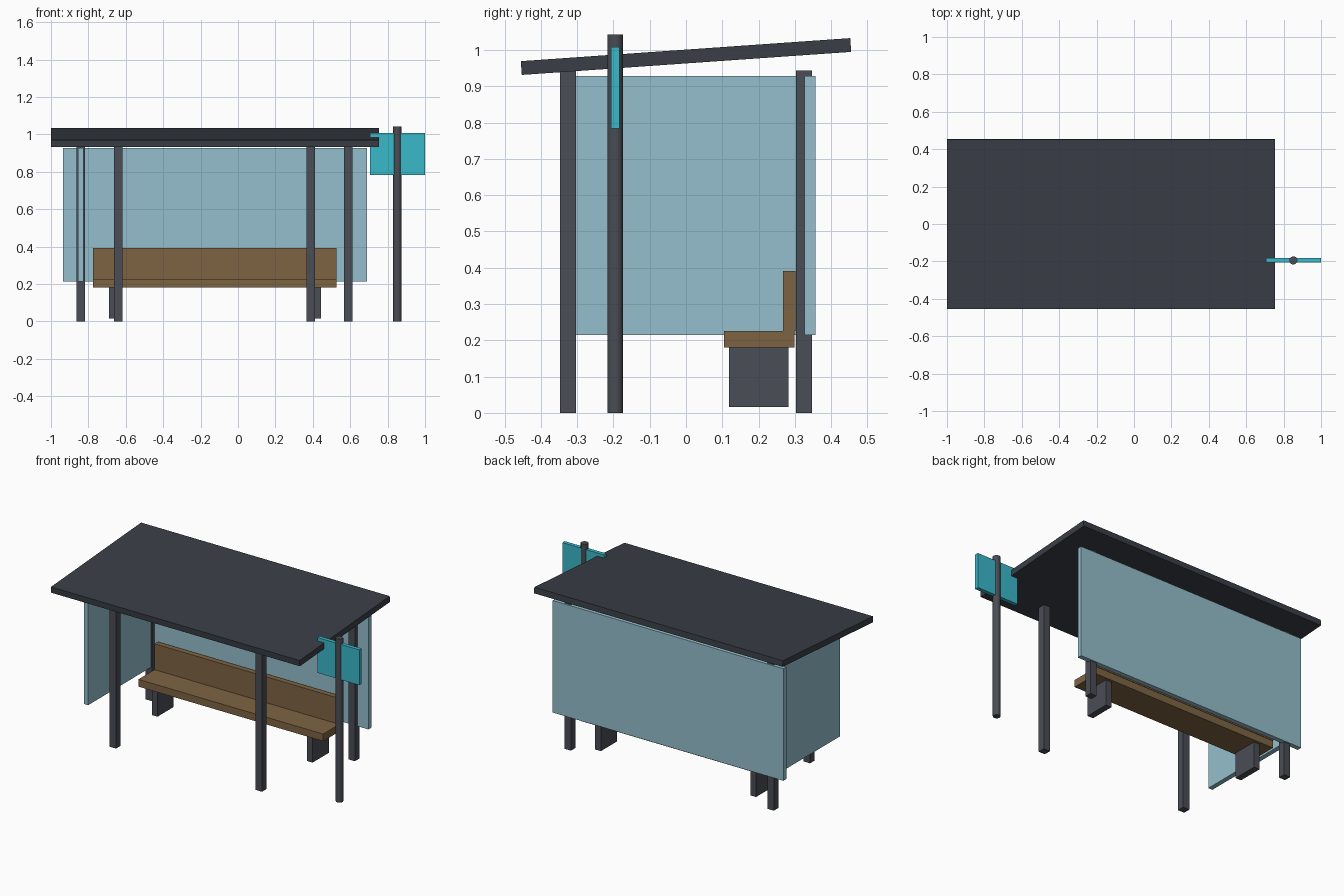
import bpy, math

if "Cube" in bpy.data.objects:
    bpy.data.objects.remove(bpy.data.objects["Cube"])


def material(name, rgb):
    m = bpy.data.materials.new(name)
    m.diffuse_color = (*rgb, 1)
    m.use_nodes = True
    m.node_tree.nodes["Principled BSDF"].inputs["Base Color"].default_value = m.diffuse_color
    return m


ROOF = material("dark_roof", (0.042, 0.049, 0.062))
METAL = material("grey_metal", (0.068, 0.074, 0.09))
GLASS = material("pale_glass", (0.30, 0.52, 0.61))
WOOD = material("wood", (0.205, 0.127, 0.056))
SIGN = material("cyan_sign", (0.042, 0.48, 0.59))


def box(name, x, y, z, mat):
    """Axis-aligned box from (min, max) ranges."""
    ranges = (x, y, z)
    bpy.ops.mesh.primitive_cube_add(size=1, location=[(a + b) / 2 for a, b in ranges])
    ob = bpy.context.object
    ob.name = name
    ob.scale = [b - a for a, b in ranges]
    bpy.ops.object.transform_apply(location=False, rotation=False, scale=True)
    ob.data.materials.append(mat)
    return ob


# Roof slab, tilted down to the front
roof = box("roof", (-1, 0.753), (-0.455, 0.455), (0.963, 1.001), ROOF)
roof.rotation_euler.x = math.radians(4)

# Square posts: front pair set inwards, back pair wider
P = 0.0225
for name, y, xs in (("front_post", -0.325, (-0.64, 0.39)),
                    ("back_post", 0.325, (-0.84, 0.59))):
    for side, x in zip(("left", "right"), xs):
        box(f"{name}_{side}", (x - P, x + P), (y - P, y + P), (0, 0.943), METAL)

# Glass panels
box("back_panel", (-0.936, 0.69), (0.327, 0.357), (0.214, 0.928), GLASS)
box("side_panel", (-0.856, -0.826), (-0.33, 0.325), (0.214, 0.928), GLASS)

# Bench
box("seat", (-0.776, 0.527), (0.105, 0.299), (0.18, 0.226), WOOD)
box("seat_back", (-0.776, 0.527), (0.267, 0.302), (0.226, 0.391), WOOD)
for side, x in (("left", -0.671), ("right", 0.423)):
    box(f"bench_leg_{side}", (x - 0.02, x + 0.02), (0.119, 0.282), (0.016, 0.18), METAL)

# Stop sign pole and plate
bpy.ops.mesh.primitive_cylinder_add(vertices=12, radius=0.022, depth=1.042,
                                    location=(0.852, -0.195, 0.521))
pole = bpy.context.object
pole.name = "sign_pole"
pole.data.materials.append(METAL)
bpy.ops.object.shade_smooth_by_angle(angle=math.radians(40))
box("sign_plate", (0.706, 1.0), (-0.207, -0.183), (0.783, 1.008), SIGN)
